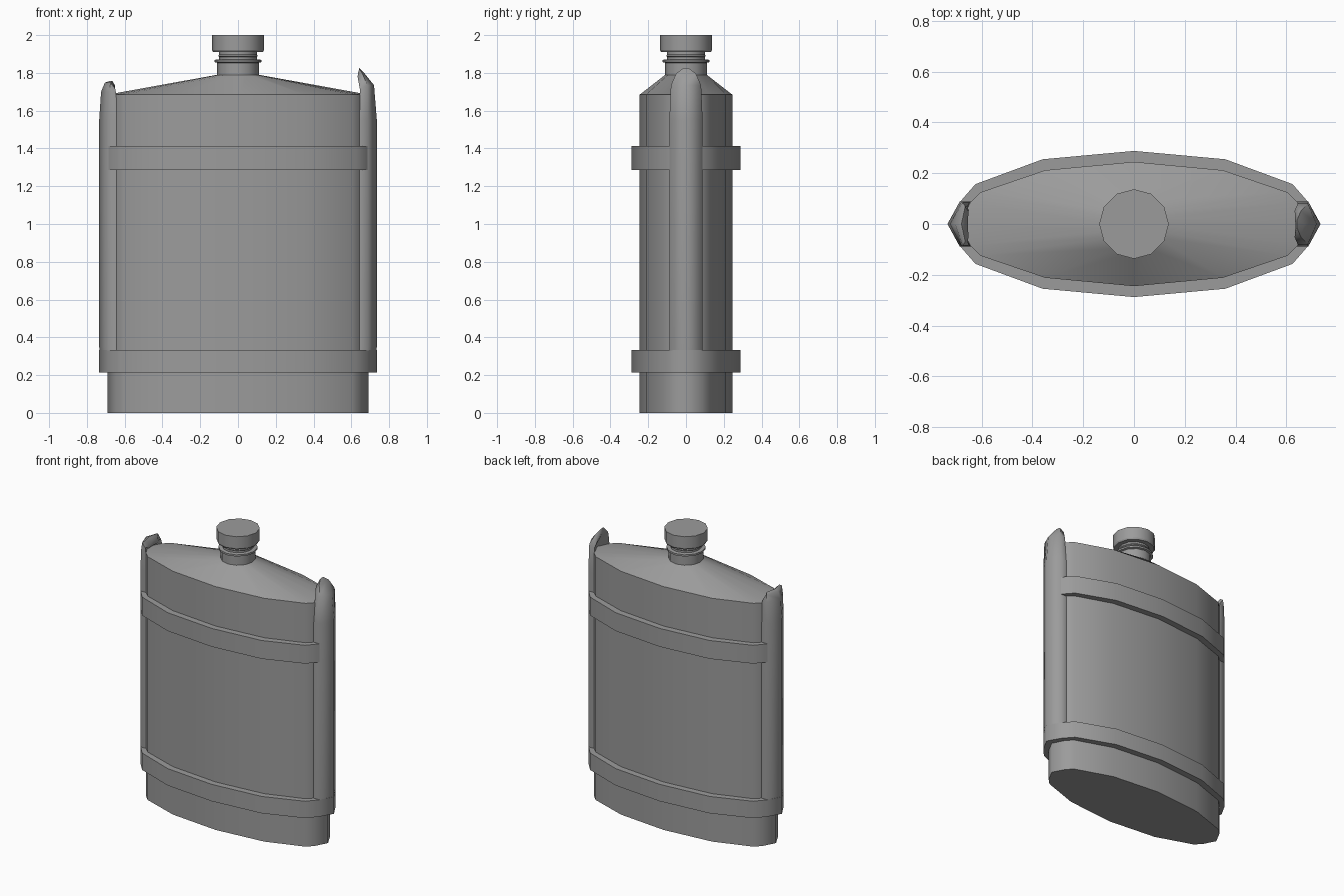
import bpy, bmesh
from math import cos, sin, pi, radians

cube = bpy.data.objects.get("Cube")
if cube:
    bpy.data.objects.remove(cube, do_unlink=True)

gray = bpy.data.materials.new("flask gray")
gray.use_nodes = True
gray.diffuse_color = (0.33, 0.33, 0.33, 1)
gray.node_tree.nodes["Principled BSDF"].inputs["Base Color"].default_value = (0.33, 0.33, 0.33, 1)


def loft(name, rings, closed=False, crisp=True):
    """Skin a list of point rings; crisp keeps the ring edges sharp."""
    bm = bmesh.new()
    rows = [[bm.verts.new(p) for p in ring] for ring in rings]
    n = len(rows[0])
    pairs = list(zip(rows, rows[1:]))
    if closed:
        pairs.append((rows[-1], rows[0]))
    for low, high in pairs:
        for i in range(n):
            j = (i + 1) % n
            bm.faces.new((low[i], low[j], high[j], high[i]))
    if not closed:
        bm.faces.new(rows[0][::-1])
        bm.faces.new(rows[-1])
    bmesh.ops.recalc_face_normals(bm, faces=bm.faces)
    for f in bm.faces:
        f.smooth = True
    ring_edges = set()
    for row in rows:
        for i in range(n):
            ring_edges.add(bm.edges.get((row[i], row[(i + 1) % n])))
    for e in bm.edges:
        angle = e.calc_face_angle(0)
        if angle > radians(65) or (crisp and e in ring_edges):
            e.smooth = False
    mesh = bpy.data.meshes.new(name)
    bm.to_mesh(mesh)
    bm.free()
    mesh.materials.append(gray)
    obj = bpy.data.objects.new(name, mesh)
    bpy.context.collection.objects.link(obj)
    return obj


def outline(quarter, z):
    """Mirror a quarter outline, from +x round to +y, into a full ring."""
    half = quarter + [(-x, y) for x, y in quarter[-2::-1]]
    full = half + [(x, -y) for x, y in half[-2:0:-1]]
    return [(x, y, z) for x, y in full]


def circle(r, z, n=12):
    return [(r * cos(2 * pi * i / n), r * sin(2 * pi * i / n), z) for i in range(n)]


# Flask body with sloping shoulders
body_shape = [(0.69, 0), (0.645, 0.085), (0.605, 0.125), (0.35, 0.212), (0, 0.245)]
strap_shape = [(0.735, 0), (0.685, 0.088), (0.625, 0.157), (0.36, 0.255), (0, 0.288)]
neck_r = 0.11
neck_shape = [(neck_r * cos(radians(a)), neck_r * sin(radians(a))) for a in (0, 15, 30, 60, 90)]
loft("flask_body", [outline(body_shape, 0), outline(body_shape, 1.685), outline(neck_shape, 1.79)])

# Neck with collar and thread, then the cap
neck_profile = [(0.11, 1.78), (0.11, 1.853), (0.124, 1.857), (0.124, 1.869), (0.1, 1.872),
                (0.1, 1.885), (0.105, 1.89), (0.1, 1.897), (0.1, 1.915)]
loft("neck", [circle(r, z) for r, z in neck_profile])
loft("cap", [circle(0.132, 1.91), circle(0.137, 1.92), circle(0.137, 2.0)])

# Two bands around the body
for name, low, high in (("lower_band", 0.215, 0.332), ("upper_band", 1.285, 1.412)):
    loft(name, [outline(body_shape, low), outline(strap_shape, low),
                outline(strap_shape, high), outline(body_shape, high)], closed=True)


# Upright side straps: outer x, outer z, inner x, inner z, half width, fold depth
def side_strap(name, side, tip):
    rows = [(0.72, 0.215, 0.685, 0.215, 0.088, 0.045),
            (0.735, 0.35, 0.69, 0.35, 0.088, 0.048),
            (0.735, 1.55, 0.69, 1.55, 0.088, 0.048)] + tip
    rings = []
    for xo, zo, xi, zi, w, d in rows:
        ring = [(xo - d, -w, zo), (xo, 0, zo), (xo - d, w, zo),
                (xi - d, w, zi), (xi, 0, zi), (xi - d, -w, zi)]
        rings.append([(side * x, y, z) for x, y, z in ring])
    loft(name, rings, crisp=False)


side_strap("left_strap", 1, [(0.72, 1.735, 0.68, 1.715, 0.08, 0.035),
                             (0.67, 1.797, 0.645, 1.78, 0.052, 0.012),
                             (0.642, 1.825, 0.636, 1.80, 0.015, 0.0)])
side_strap("right_strap", -1, [(0.725, 1.70, 0.69, 1.69, 0.088, 0.045),
                               (0.705, 1.748, 0.68, 1.715, 0.085, 0.03),
                               (0.68, 1.757, 0.67, 1.715, 0.07, 0.015),
                               (0.655, 1.735, 0.655, 1.70, 0.05, 0.003)])
